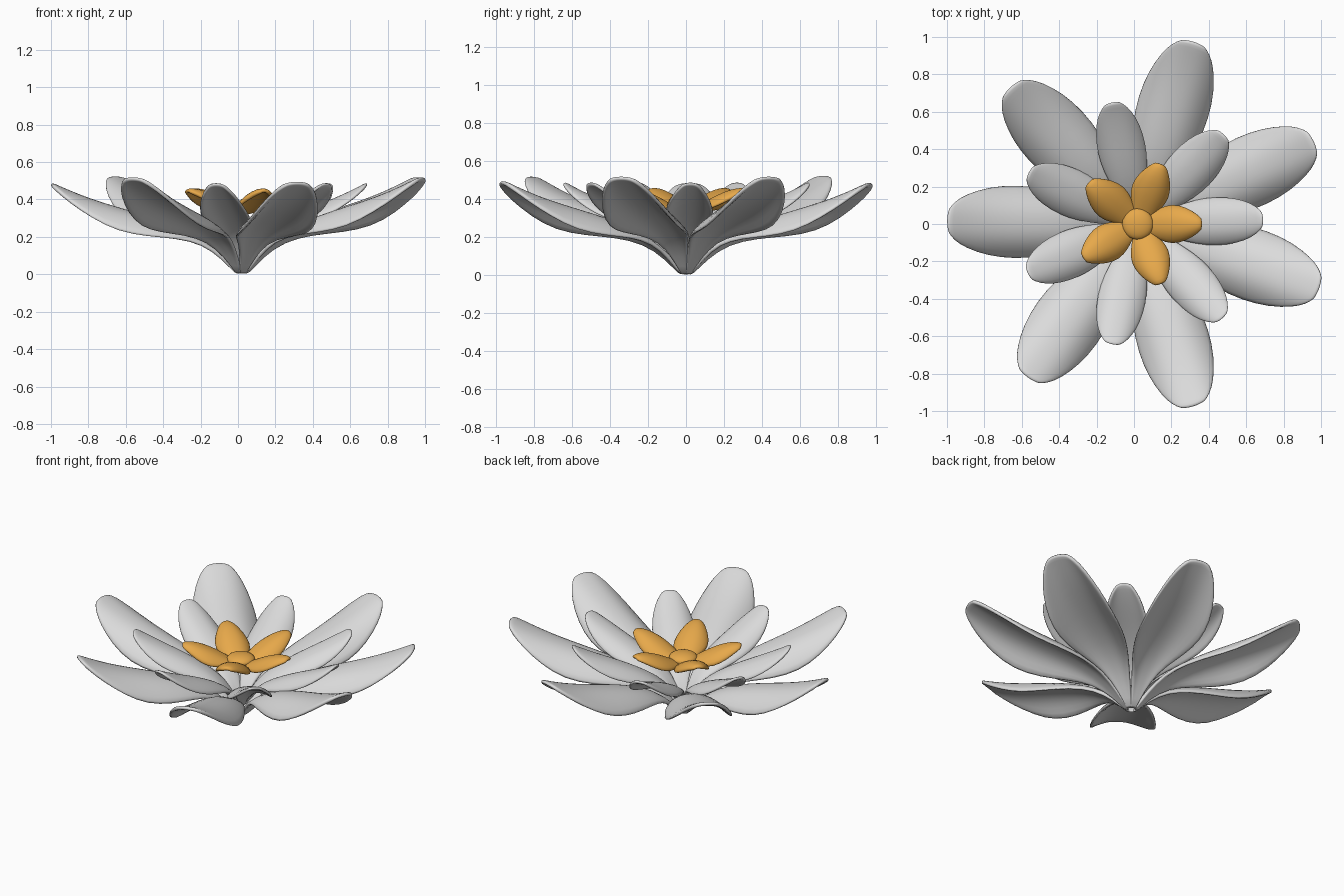
import bpy
import math
from mathutils import Vector

cube = bpy.data.objects.get("Cube")
if cube:
    bpy.data.objects.remove(cube)


def make_material(name, color):
    mat = bpy.data.materials.new(name)
    mat.use_nodes = True
    mat.diffuse_color = (*color, 1)
    mat.node_tree.nodes["Principled BSDF"].inputs["Base Color"].default_value = (*color, 1)
    return mat


petal_grey = make_material("petal grey", (0.71, 0.71, 0.71))
golden = make_material("golden orange", (0.81, 0.40, 0.07))

CENTRE_X = 0.02
ACROSS = 8


def smooth(obj):
    bpy.ops.object.select_all(action="DESELECT")
    obj.select_set(True)
    bpy.context.view_layer.objects.active = obj
    bpy.ops.object.shade_smooth_by_angle(angle=math.radians(50))


def make_petal(name, stations, angle, scale, rise, thickness, mat):
    """Arched petal from (radius, ridge height, half width, edge droop) stations."""
    turn = math.radians(angle)
    out = Vector((math.cos(turn), math.sin(turn), 0))
    side = Vector((-out.y, out.x, 0))
    verts, faces = [], []
    for radius, height, half, droop in stations:
        for j in range(ACROSS + 1):
            v = 2 * j / ACROSS - 1
            reach = radius * scale - 0.15 * half * v * v
            p = out * reach + side * (half * v)
            verts.append((p.x + CENTRE_X, p.y, height * rise - droop * abs(v) ** 2.5))
    row = ACROSS + 1
    for i in range(len(stations) - 1):
        for j in range(ACROSS):
            a = i * row + j
            faces.append((a, a + row, a + row + 1, a + 1))
    mesh = bpy.data.meshes.new(name)
    mesh.from_pydata(verts, [], faces)
    mesh.materials.append(mat)
    obj = bpy.data.objects.new(name, mesh)
    bpy.context.collection.objects.link(obj)
    shell = obj.modifiers.new("thickness", "SOLIDIFY")
    shell.thickness = thickness
    shell.offset = 0
    rounding = obj.modifiers.new("rounding", "SUBSURF")
    rounding.levels = rounding.render_levels = 1
    smooth(obj)


# Large outer petals
outer_shape = [(0.02, 0.0, 0.015, 0), (0.10, 0.095, 0.04, 0.01),
               (0.22, 0.195, 0.085, 0.03), (0.36, 0.26, 0.14, 0.07),
               (0.52, 0.31, 0.185, 0.11), (0.68, 0.355, 0.2, 0.13),
               (0.82, 0.40, 0.185, 0.10), (0.93, 0.445, 0.145, 0.06),
               (0.985, 0.47, 0.105, 0.03), (1.01, 0.48, 0.065, 0.01)]
outer_ring = [(179, 1.01, 1.0), (133, 0.99, 1.08), (73, 1.01, 1.0), (25, 1.03, 1.07),
              (-19.5, 1.02, 1.07), (-73, 1.01, 1.02), (234.5, 1.0, 1.07)]
for n, (angle, scale, rise) in enumerate(outer_ring, 1):
    make_petal(f"outer_petal_{n}", outer_shape, angle, scale, rise, 0.022, petal_grey)

# Smaller inner petals
inner_shape = [(0.02, 0.06, 0.015, 0), (0.08, 0.16, 0.035, 0.01),
               (0.16, 0.235, 0.07, 0.025), (0.27, 0.295, 0.105, 0.05),
               (0.38, 0.345, 0.13, 0.07), (0.49, 0.39, 0.13, 0.075),
               (0.58, 0.43, 0.11, 0.055), (0.64, 0.46, 0.075, 0.03),
               (0.665, 0.475, 0.04, 0.01)]
inner_ring = [(2, 1.01), (46, 1.0), (102, 1.0), (155, 0.97),
              (204, 0.97), (258, 0.99), (-48, 1.02)]
for n, (angle, scale) in enumerate(inner_ring, 1):
    make_petal(f"inner_petal_{n}", inner_shape, angle, scale, 1.02, 0.018, petal_grey)

# Golden petals of the heart
heart_shape = [(0.02, 0.325, 0.025, 0), (0.07, 0.35, 0.05, 0.015),
               (0.13, 0.385, 0.085, 0.045), (0.20, 0.42, 0.108, 0.07),
               (0.27, 0.445, 0.088, 0.06), (0.32, 0.45, 0.052, 0.03),
               (0.345, 0.445, 0.022, 0.01)]
for n, angle in enumerate((0, 69, 140, 212, -69), 1):
    make_petal(f"heart_petal_{n}", heart_shape, angle, 1.0, 1.0, 0.022, golden)

# Flattened button in the middle
bpy.ops.mesh.primitive_uv_sphere_add(segments=24, ring_count=12, radius=1,
                                     location=(CENTRE_X, 0, 0.36))
button = bpy.context.object
button.name = "centre_button"
button.scale = (0.083, 0.083, 0.035)
button.data.materials.append(golden)
smooth(button)
